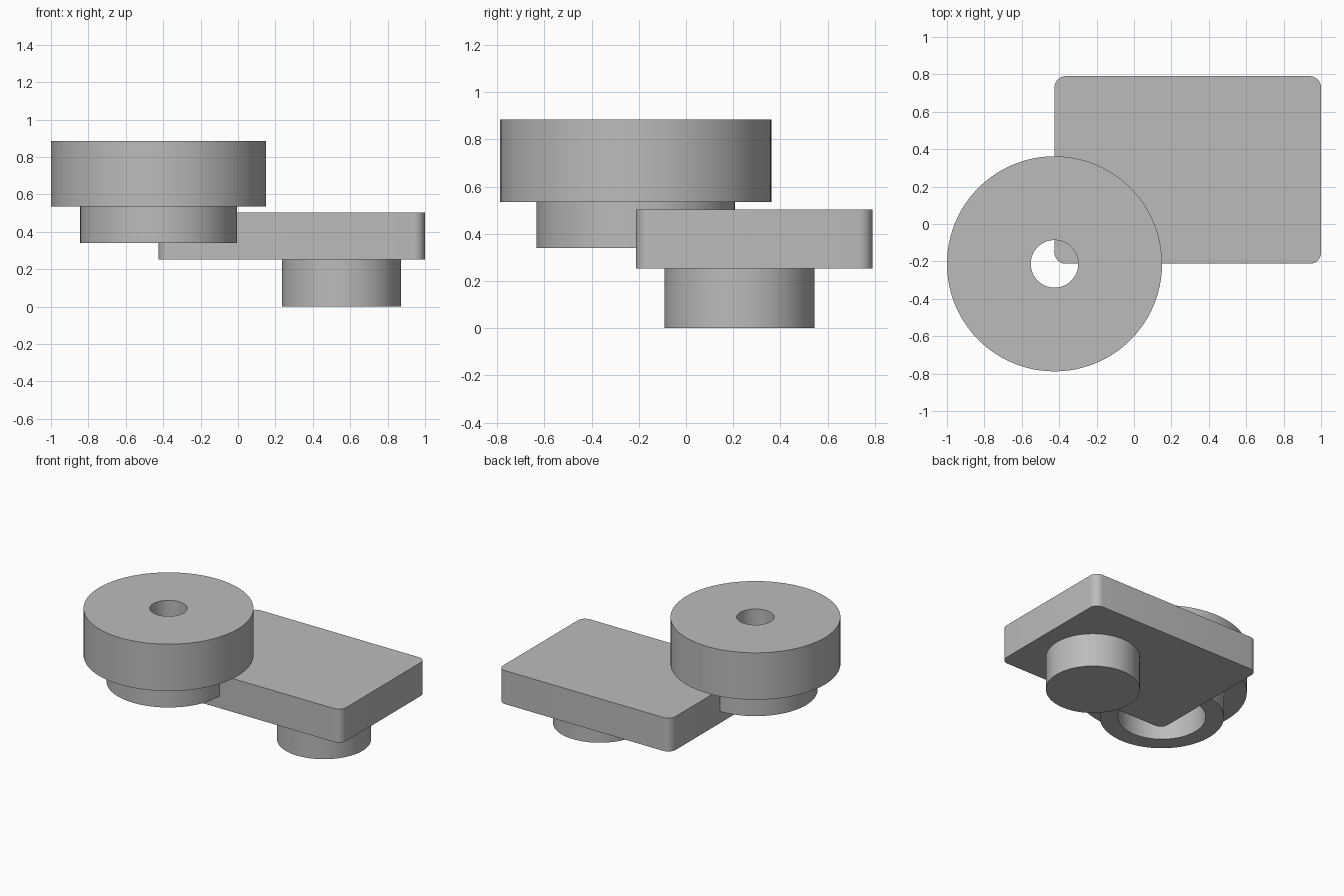
import bpy, bmesh
from math import cos, sin, pi, radians

cube = bpy.data.objects.get("Cube")
if cube:
    bpy.data.objects.remove(cube, do_unlink=True)

grey = bpy.data.materials.new("plain grey")
grey.use_nodes = True
colour = (0.5, 0.5, 0.5, 1)
grey.diffuse_color = colour
grey.node_tree.nodes["Principled BSDF"].inputs["Base Color"].default_value = colour


def finish(name, bm, location):
    """Turn a bmesh into a smooth shaded object with sharp edges kept."""
    bmesh.ops.recalc_face_normals(bm, faces=bm.faces)
    mesh = bpy.data.meshes.new(name)
    bm.to_mesh(mesh)
    bm.free()
    mesh.materials.append(grey)
    obj = bpy.data.objects.new(name, mesh)
    bpy.context.collection.objects.link(obj)
    obj.location = location
    bpy.ops.object.select_all(action="DESELECT")
    obj.select_set(True)
    bpy.context.view_layer.objects.active = obj
    bpy.ops.object.shade_smooth_by_angle(angle=radians(30))
    return obj


def lathe(name, profile, location, steps=96):
    """Revolve a closed (radius, height) profile around z."""
    bm = bmesh.new()
    rings = [[bm.verts.new((r * cos(2 * pi * i / steps), r * sin(2 * pi * i / steps), z))
              for i in range(steps)] for r, z in profile]
    for a, b in zip(rings, rings[1:] + rings[:1]):
        for i in range(steps):
            j = (i + 1) % steps
            bm.faces.new((a[i], a[j], b[j], b[i]))
    return finish(name, bm, location)


# Stepped wheel with a small top hole opening into a wider bore below
hole, bore, hub, rim = 0.127, 0.297, 0.42, 0.575
base, step, top = 0.34, 0.535, 0.885
lathe("stepped_wheel",
      [(hole, top), (rim, top), (rim, step), (hub, step),
       (hub, base), (bore, base), (bore, step), (hole, step)],
      (-0.425, -0.213, 0))

# Rectangular arm plate with rounded upright corners
bm = bmesh.new()
bmesh.ops.create_cube(bm, size=1)
bmesh.ops.scale(bm, vec=(1.425, 1.003, 0.25), verts=bm.verts)
uprights = [e for e in bm.edges if abs(e.verts[0].co.z - e.verts[1].co.z) > 0.1]
bmesh.ops.bevel(bm, geom=uprights, offset=0.06, segments=8, profile=0.5, affect="EDGES")
finish("arm_plate", bm, (0.2875, 0.289, 0.377))

# Solid round foot under the plate
bm = bmesh.new()
bmesh.ops.create_cone(bm, cap_ends=True, segments=96, radius1=0.318, radius2=0.318, depth=0.252)
finish("round_foot", bm, (0.553, 0.226, 0.126))
